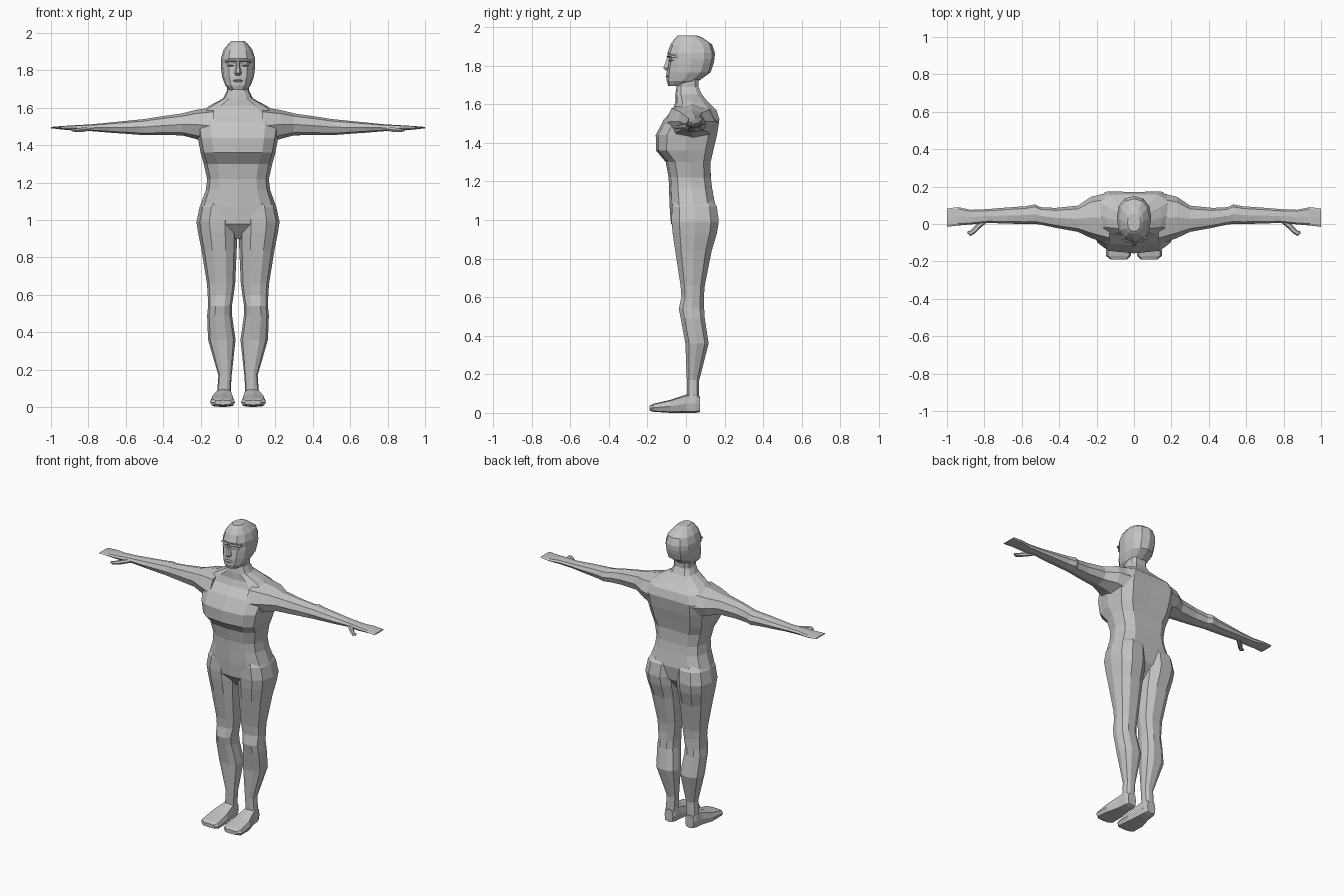
import bpy, bmesh, math

skin = bpy.data.materials.new("plain_grey")
skin.diffuse_color = (0.55, 0.55, 0.55, 1)


def loft(name, axis, rings, n=10, p=2.4, mirror=False, spine=0.0):
    """Skin flat-sided superellipse rings (pos, u0, u1, v0, v1[, power]) along an axis."""
    bm = bmesh.new()
    loops = []
    for r in rings:
        a, u0, u1, v0, v1 = r[:5]
        e = 2 / (r[5] if len(r) > 5 else p)
        loop = []
        for i in range(n):
            t = 2 * math.pi * i / n
            c, s = math.cos(t), math.sin(t)
            u = math.copysign(abs(c) ** e, c) if abs(c) > 1e-6 else 0
            v = math.copysign(abs(s) ** e, s) if abs(s) > 1e-6 else 0
            if u == 0 and v > 0:
                v -= spine                      # groove down the back
            u = (u0 + u1) / 2 + u * (u1 - u0) / 2
            v = (v0 + v1) / 2 + v * (v1 - v0) / 2
            co = {"x": (a, u, v), "y": (u, a, v), "z": (u, v, a)}[axis]
            loop.append(bm.verts.new(co))
        loops.append(loop)
    for A, B in zip(loops, loops[1:]):
        for i in range(n):
            j = (i + 1) % n
            bm.faces.new((A[i], A[j], B[j], B[i]))
    bm.faces.new(loops[0])
    bm.faces.new(loops[-1])
    bmesh.ops.recalc_face_normals(bm, faces=bm.faces)
    me = bpy.data.meshes.new(name)
    bm.to_mesh(me)
    bm.free()
    me.materials.append(skin)
    ob = bpy.data.objects.new(name, me)
    bpy.context.collection.objects.link(ob)
    if mirror:
        m = ob.modifiers.new("mirror", "MIRROR")
        m.use_axis[0] = True
        m.use_mirror_merge = False
    return ob


def sym(rows):
    """Rows (z, half width, front, back[, power]) centred on x = 0."""
    return [(r[0], -r[1], r[1], *r[2:]) for r in rows]


# Torso with pelvis, chest, shoulders and neck
loft("torso", "z", sym([
    (0.90, 0.035, -0.01, 0.08),
    (0.98, 0.20, -0.078, 0.15),
    (1.07, 0.205, -0.085, 0.165),
    (1.16, 0.172, -0.088, 0.148),
    (1.22, 0.165, -0.09, 0.14),
    (1.30, 0.183, -0.105, 0.14),
    (1.36, 0.20, -0.155, 0.155, 3.2),
    (1.44, 0.215, -0.157, 0.175, 3.2),
    (1.52, 0.23, -0.115, 0.187, 3),
    (1.57, 0.21, -0.07, 0.17),
    (1.61, 0.155, -0.055, 0.125),
    (1.65, 0.08, -0.055, 0.09),
    (1.69, 0.06, -0.05, 0.07),
    (1.77, 0.06, -0.04, 0.075)]), n=12, p=2.7, spine=0.1)

# Head
loft("head", "z", sym([
    (1.695, 0.042, -0.092, 0.02),
    (1.72, 0.068, -0.10, 0.065),
    (1.765, 0.085, -0.10, 0.128),
    (1.81, 0.09, -0.094, 0.143),
    (1.835, 0.092, -0.088, 0.148),
    (1.865, 0.091, -0.097, 0.15),
    (1.91, 0.077, -0.08, 0.135),
    (1.945, 0.05, -0.055, 0.085),
    (1.957, 0.035, -0.04, 0.055)]), n=12, p=2.3)

# Face details
loft("nose", "z", sym([
    (1.773, 0.016, -0.105, -0.07),
    (1.787, 0.019, -0.122, -0.07),
    (1.82, 0.011, -0.108, -0.07),
    (1.85, 0.009, -0.098, -0.07)]), n=6, p=2)
loft("brow", "x", [
    (0.010, -0.102, -0.06, 1.842, 1.856),
    (0.040, -0.098, -0.06, 1.844, 1.858),
    (0.068, -0.080, -0.04, 1.842, 1.854)], n=6, p=3, mirror=True)
loft("eyelid", "x", [
    (0.018, -0.089, -0.06, 1.823, 1.828),
    (0.038, -0.091, -0.06, 1.820, 1.832),
    (0.060, -0.080, -0.04, 1.823, 1.828)], n=6, p=2, mirror=True)
loft("lips", "z", sym([
    (1.738, 0.018, -0.102, -0.08),
    (1.745, 0.026, -0.108, -0.08),
    (1.752, 0.018, -0.102, -0.08)]), n=6, p=2)

# Arm with flat mitten hand
loft("arm", "x", [
    (0.13, -0.11, 0.17, 1.40, 1.605),
    (0.23, -0.075, 0.145, 1.435, 1.588),
    (0.30, -0.042, 0.098, 1.453, 1.57),
    (0.42, -0.02, 0.086, 1.455, 1.553),
    (0.50, -0.003, 0.09, 1.455, 1.54),
    (0.53, 0.0, 0.105, 1.456, 1.537),
    (0.58, 0.0, 0.095, 1.46, 1.532),
    (0.68, 0.002, 0.088, 1.467, 1.522),
    (0.78, 0.006, 0.08, 1.475, 1.512),
    (0.87, -0.002, 0.076, 1.478, 1.507, 3),
    (0.94, -0.008, 0.09, 1.484, 1.503, 3),
    (1.00, -0.015, 0.083, 1.491, 1.498, 3)], n=8, mirror=True)

# Thumb
loft("thumb", "x", [
    (0.79, 0.005, 0.04, 1.478, 1.50),
    (0.825, -0.025, 0.02, 1.470, 1.497),
    (0.85, -0.05, -0.01, 1.470, 1.494),
    (0.873, -0.064, -0.034, 1.470, 1.490),
    (0.89, -0.052, -0.04, 1.475, 1.486)], n=6, p=2.2, mirror=True)

# Leg from ankle to hip
loft("leg", "z", [
    (0.04, 0.035, 0.115, 0.005, 0.07),
    (0.10, 0.038, 0.11, 0.004, 0.07),
    (0.17, 0.034, 0.105, 0.003, 0.07),
    (0.36, 0.013, 0.16, -0.006, 0.12),
    (0.49, 0.032, 0.165, -0.03, 0.10),
    (0.54, 0.033, 0.16, -0.04, 0.097),
    (0.60, 0.023, 0.162, -0.026, 0.095),
    (0.66, 0.015, 0.166, -0.031, 0.10),
    (0.84, 0.007, 0.195, -0.06, 0.137),
    (0.93, 0.003, 0.213, -0.074, 0.165),
    (0.99, 0.002, 0.222, -0.08, 0.175),
    (1.07, 0.004, 0.205, -0.078, 0.165),
    (1.13, 0.02, 0.165, -0.05, 0.12)], n=10, mirror=True)

# Foot
loft("foot", "y", [
    (-0.19, 0.035, 0.125, 0.012, 0.037),
    (-0.17, 0.015, 0.15, 0.006, 0.047),
    (-0.08, 0.020, 0.145, 0.0, 0.068),
    (0.0, 0.032, 0.12, 0.0, 0.095),
    (0.05, 0.036, 0.115, 0.0, 0.10),
    (0.072, 0.045, 0.105, 0.004, 0.085)], n=8, p=4, mirror=True)
